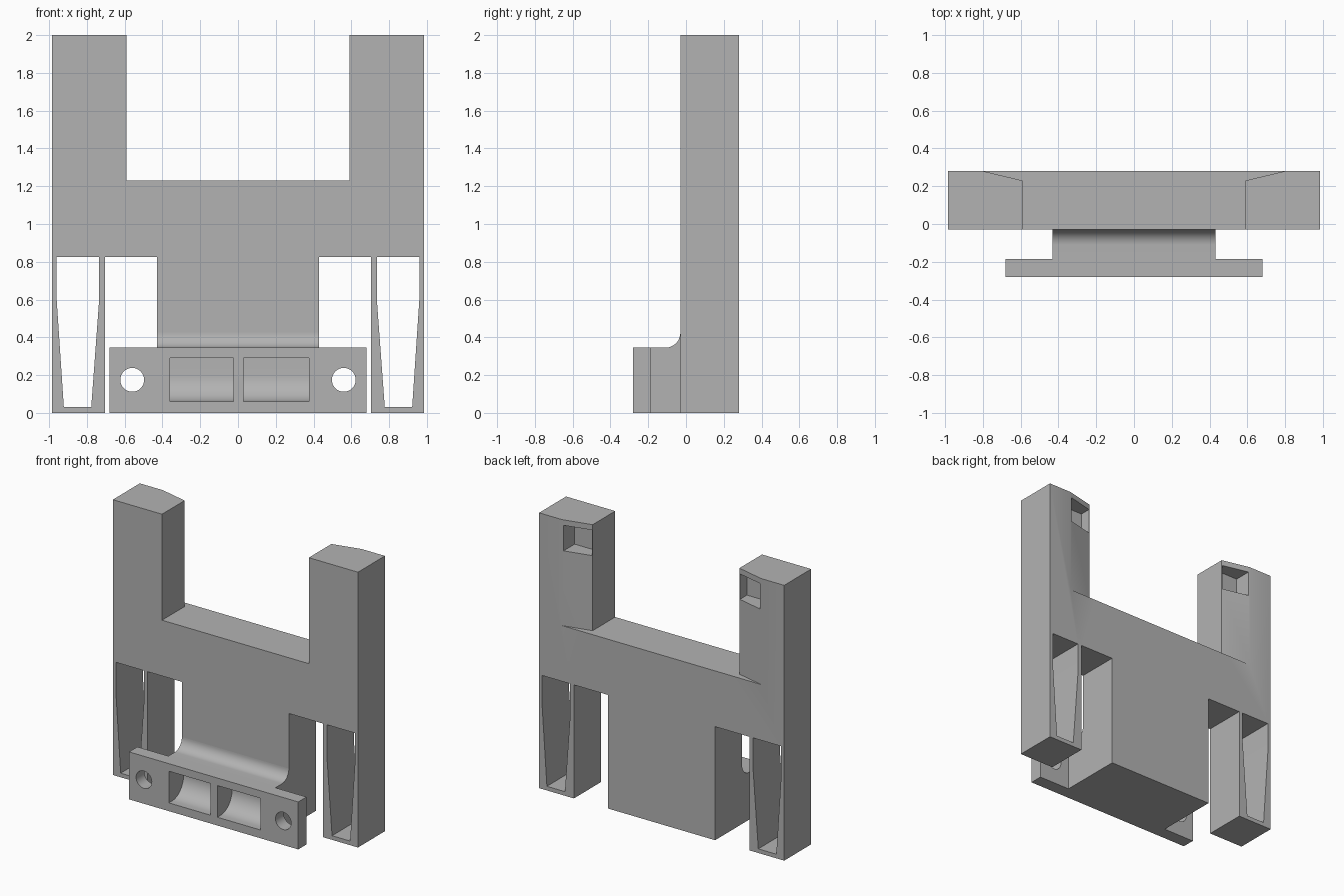
import bpy, math

cube = bpy.data.objects.get("Cube")
if cube:
    bpy.data.objects.remove(cube, do_unlink=True)

grey = bpy.data.materials.new("matte_grey")
grey.use_nodes = True
COLOUR = (0.45, 0.45, 0.45, 1)
grey.diffuse_color = COLOUR
grey.node_tree.nodes["Principled BSDF"].inputs["Base Color"].default_value = COLOUR

BACK, FACE, LIP, FRONT = 0.28, -0.03, -0.185, -0.28


def prism(name, profile, axis, lo, hi):
    """Extrude a 2D profile along one axis; the profile uses the other two in order."""
    def place(p, d):
        v = list(p)
        v.insert(axis, d)
        return v
    n = len(profile)
    verts = [place(p, d) for d in (lo, hi) for p in profile]
    faces = [list(range(n)), list(range(n, 2 * n))]
    faces += [[i, (i + 1) % n, n + (i + 1) % n, n + i] for i in range(n)]
    mesh = bpy.data.meshes.new(name)
    mesh.from_pydata(verts, [], faces)
    mesh.materials.append(grey)
    ob = bpy.data.objects.new(name, mesh)
    bpy.context.collection.objects.link(ob)
    # make the normals point outward
    import bmesh
    bm = bmesh.new()
    bm.from_mesh(mesh)
    bmesh.ops.recalc_face_normals(bm, faces=bm.faces)
    bm.to_mesh(mesh)
    bm.free()
    return ob


def rect(a0, a1, b0, b1):
    return [(a0, b0), (a1, b0), (a1, b1), (a0, b1)]


def arc(cx, cy, rx, ry, a0, a1, n=12):
    angles = [math.radians(a0 + (a1 - a0) * i / n) for i in range(n + 1)]
    return [(cx + rx * math.cos(a), cy + ry * math.sin(a)) for a in angles]


def cut(ob, cutters):
    """Subtract the cutters, bake the result and discard them."""
    for c in cutters:
        c.hide_render = True
        mod = ob.modifiers.new("cut", 'BOOLEAN')
        mod.operation, mod.solver, mod.object = 'DIFFERENCE', 'EXACT', c
    graph = bpy.context.evaluated_depsgraph_get()
    mesh = bpy.data.meshes.new_from_object(ob.evaluated_get(graph))
    ob.modifiers.clear()
    ob.data = mesh


# Main frame: two tall arms, cross plate, two outer legs and a centre block
half = [(0.43, 0), (0.43, 0.825), (0.705, 0.825), (0.705, 0),
        (0.985, 0), (0.985, 2), (0.59, 2), (0.59, 1.23)]
outline = half + [(-x, z) for x, z in reversed(half)]
frame = prism("main_frame", outline, 1, FACE, BACK)

# Leg windows, bevelled inner back corners and latch pockets
window = [(0.735, 0.825), (0.735, 0.6), (0.777, 0.03),
          (0.922, 0.03), (0.96, 0.6), (0.96, 0.825)]
wedge = [(0.8, BACK), (0.58, 0.2276), (0.58, 0.35), (0.8, 0.35)]
cutters = []
for s in (-1, 1):
    def side(points):
        return [(s * x, v) for x, v in points]
    cutters += [
        prism("window_cutter", side(window), 1, -0.2, 0.4),
        prism("bevel_cutter", side(wedge), 2, 1.23, 2.1),
        prism("pocket_cutter", side(rect(0.595, 0.79, 0.15, 0.35)), 2, 1.775, 1.96)]
cut(frame, cutters)

# Neck with a rounded fillet against the frame
neck_profile = [(FACE, 0), (LIP, 0), (LIP, 0.345)] \
    + arc(-0.11, 0.425, 0.08, 0.08, -90, 0)
neck = prism("mounting_neck", neck_profile, 0, -0.43, 0.43)

# Mounting flange with two screw holes
flange = prism("mounting_flange", rect(-0.68, 0.68, 0, 0.345), 1, FRONT, LIP)
holes = [prism("hole_cutter", arc(s * 0.56, 0.175, 0.063, 0.063, 0, 360, 32)[:-1],
               1, -0.4, -0.1) for s in (-1, 1)]

# Scooped sockets passing through the flange into the neck
scoop = [(-0.35, 0.29), (-0.35, 0.06), (-0.27, 0.06)] \
    + arc(-0.24, 0.2, 0.13, 0.14, -90, 0) + [(-0.11, 0.29)]
sockets = [prism("socket_cutter", scoop, 0, a, b)
           for a, b in ((-0.36, -0.025), (0.03, 0.375))]
cut(flange, holes + sockets)
cut(neck, sockets)

for c in cutters + holes + sockets:
    bpy.data.objects.remove(c, do_unlink=True)

# Smooth the curved parts while keeping the corners crisp
bpy.ops.object.select_all(action='DESELECT')
for ob in (frame, neck, flange):
    ob.select_set(True)
bpy.context.view_layer.objects.active = frame
bpy.ops.object.shade_smooth_by_angle(angle=math.radians(30))
